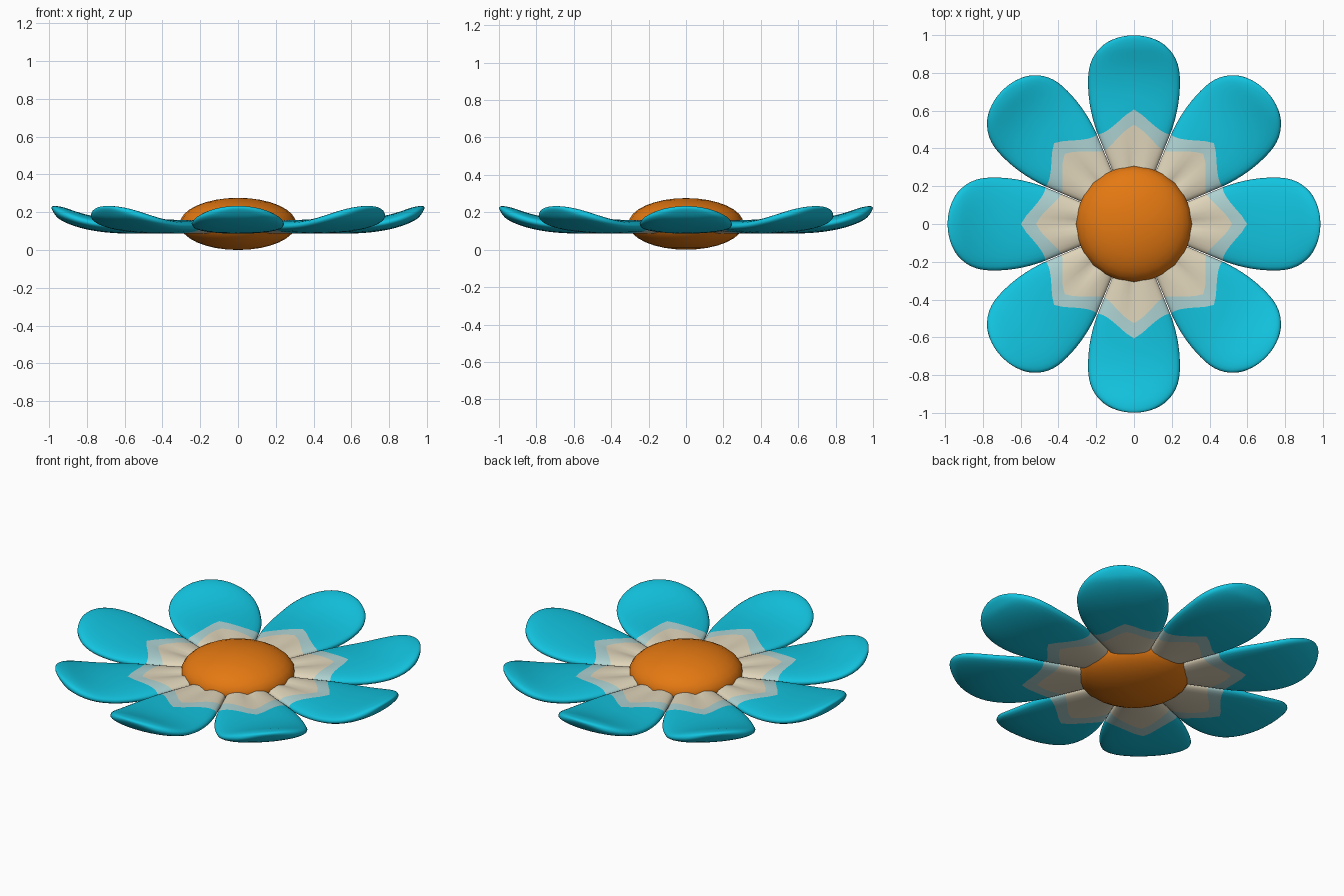
import bpy, bmesh, math

if "Cube" in bpy.data.objects:
    bpy.data.objects.remove(bpy.data.objects["Cube"])

def material(name, rgb):
    m = bpy.data.materials.new(name)
    m.diffuse_color = (*rgb, 1)
    m.use_nodes = True
    m.node_tree.nodes["Principled BSDF"].inputs["Base Color"].default_value = m.diffuse_color
    return m

cyan = material("cyan", (0.006, 0.55, 0.74))
pale = material("pale_blue_grey", (0.42, 0.64, 0.64))
cream = material("cream", (0.74, 0.66, 0.49))
orange = material("orange", (0.78, 0.19, 0.006))

R0, TIP, RING = 0.2, 0.999, 32

def half_width(r):
    if r < 0.46:
        return 0.408 * r
    if r < 0.75:                      # smooth widening to the broadest point
        t = (r - 0.46) / 0.29
        return (0.188 * (2*t**3 - 3*t*t + 1) + 0.408 * 0.29 * (t**3 - 2*t*t + t)
                + 0.246 * (3*t*t - 2*t**3))
    return 0.246 * math.sqrt(max(0, 1 - ((r - 0.75) / (TIP - 0.75)) ** 2.5))

def half_thick(r):
    t = max(0, (r - 0.75) / (TIP - 0.75))
    return 0.038 * math.sqrt(max(0, 1 - t ** 6))

def mid_height(r):
    return 0.124 + 0.1 * max(0, (r - 0.5) / 0.5) ** 3

def row_radius(s, u):
    # rows follow the painted star-shaped borders
    a = 1 - min(1, math.sqrt(u * u + 0.006))
    b1 = 0.39 + 0.15 * a ** 1.3
    b2 = 0.475 + 0.15 * a ** 1.6
    if s <= 1:
        return R0 + (b1 - R0) * s
    if s <= 2:
        return b1 + (b2 - b1) * (s - 1)
    return b2 + (TIP - b2) * math.sin((s - 2) * math.pi / 2)

def petal_point(s, k):
    th = 2 * math.pi * k / RING
    u, v = math.cos(th), math.sin(th)
    r = row_radius(s, u)
    v = math.copysign(abs(v) ** 0.8, v)
    off = half_thick(r) * v
    fade = max(0, min(1, (0.62 - r) / 0.3))
    if v > 0:                         # crease along the petal base
        off -= 0.018 * fade * math.exp(-(u / 0.25) ** 2)
    slope = (mid_height(r + 0.01) - mid_height(r - 0.01)) / 0.02
    n = math.hypot(1, slope)
    lean = min(1, (TIP - r) / 0.05)
    return (r - off * slope / n * lean, u * half_width(r), mid_height(r) + off / n)

# Petals
rows = [i / 8 for i in range(8)] + [1 + i / 3 for i in range(3)] + [2 + i / 20 for i in range(21)]
for p in range(8):
    bm = bmesh.new()
    ang = p * math.pi / 4
    c, sn = math.cos(ang), math.sin(ang)
    grid = []
    for s in rows:
        ring = []
        for k in range(RING):
            x, y, z = petal_point(s, k)
            ring.append(bm.verts.new(((x * c - y * sn) * 0.988, x * sn + y * c, z)))
        grid.append(ring)
    for i in range(len(rows) - 1):
        for k in range(RING):
            j = (k + 1) % RING
            f = bm.faces.new((grid[i][k], grid[i][j], grid[i + 1][j], grid[i + 1][k]))
            f.material_index = 0 if rows[i] < 1 else 1 if rows[i] < 2 else 2
            f.smooth = True
    bm.faces.new(grid[0])
    bmesh.ops.remove_doubles(bm, verts=bm.verts, dist=0.0005)
    bmesh.ops.recalc_face_normals(bm, faces=bm.faces)
    me = bpy.data.meshes.new("petal")
    bm.to_mesh(me)
    bm.free()
    for m in (cream, pale, cyan):
        me.materials.append(m)
    bpy.context.collection.objects.link(bpy.data.objects.new("petal_%d" % (p + 1), me))

# Flower centre
bpy.ops.mesh.primitive_uv_sphere_add(segments=24, ring_count=16, radius=1, location=(0, 0, 0.138))
o = bpy.context.object
o.name = "flower_centre"
o.scale = (0.308, 0.308, 0.138)
bpy.ops.object.transform_apply(location=False, rotation=False, scale=True)
o.data.materials.append(orange)
bpy.ops.object.shade_smooth()
